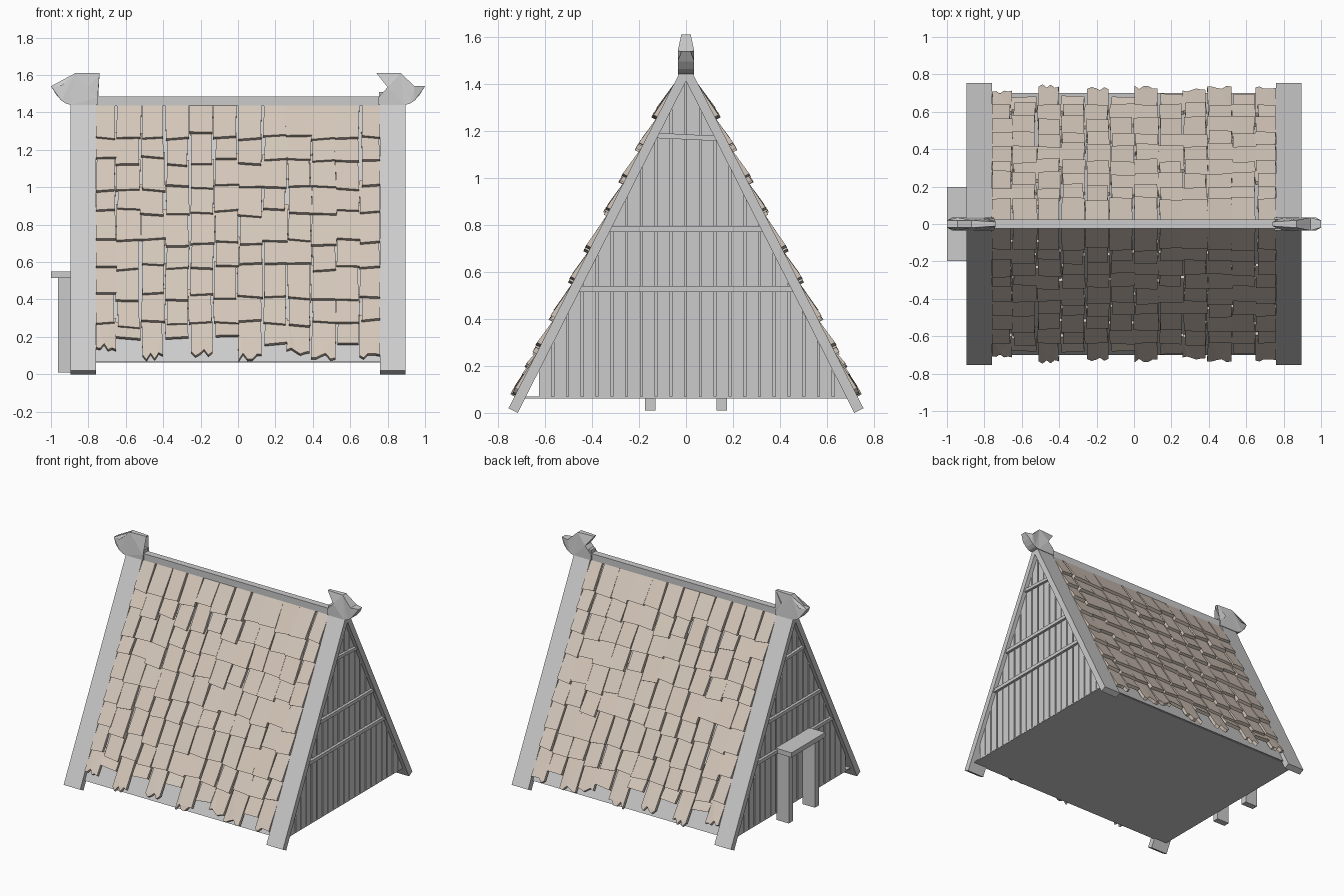
import bpy, bmesh, random
from mathutils import Vector

if "Cube" in bpy.data.objects:
    bpy.data.objects.remove(bpy.data.objects["Cube"])
random.seed(4)

APEX, SN, CS = 1.5, 0.453, 0.891   # barge apex height, roof slope direction


def finish(name, bm, mat=None):
    bmesh.ops.recalc_face_normals(bm, faces=bm.faces)
    me = bpy.data.meshes.new(name)
    bm.to_mesh(me)
    bm.free()
    ob = bpy.data.objects.new(name, me)
    bpy.context.collection.objects.link(ob)
    if mat:
        me.materials.append(mat)
    return ob


def loft(bm, a, b):
    """Solid between two matching outlines."""
    va = [bm.verts.new(p) for p in a]
    vb = [bm.verts.new(p) for p in b]
    bm.faces.new(va)
    bm.faces.new(vb[::-1])
    n = len(va)
    for i in range(n):
        j = (i + 1) % n
        bm.faces.new((va[i], vb[i], vb[j], va[j]))


def prism(bm, yz, x0, x1):
    loft(bm, [(x0, y, z) for y, z in yz], [(x1, y, z) for y, z in yz])


def box(bm, x0, x1, y0, y1, z0, z1):
    prism(bm, [(y0, z0), (y1, z0), (y1, z1), (y0, z1)], x0, x1)


def chevron(out, inn, apex_out, apex_in):
    return [(0, apex_out), out, inn, (0, apex_in),
            (-inn[0], inn[1]), (-out[0], out[1])]


def under(y):
    """Height of the inner roof line at y."""
    return 1.425 - abs(y) * CS / SN


# roof panel and floor
bm = bmesh.new()
prism(bm, chevron((0.70, 0.065), (0.688, 0.065), 1.445, 1.42), -0.86, 0.86)
finish("roof_panel", bm)
bm = bmesh.new()
box(bm, -0.865, 0.865, -0.69, 0.69, 0.062, 0.07)
finish("floor", bm)

# barge boards at both ends
for s, side in ((-1, "left"), (1, "right")):
    bm = bmesh.new()
    prism(bm, chevron((0.755, 0.02), (0.716, 0.0), 1.5, 1.412), s * 0.76, s * 0.895)
    finish(side + "_barge_boards", bm)

    # gable backing wall, leaving the small gap at the front corner
    bm = bmesh.new()
    prism(bm, [(-0.625, 0.065), (0.68, 0.065), (0, 1.42), (-0.625, under(0.625))],
          s * 0.835, s * 0.85)
    finish(side + "_gable_backing", bm)

    # vertical gable planks trimmed to the roof line
    bm = bmesh.new()
    step, y = 0.0628, -0.625
    while y < 0.67:
        a, b = y, min(y + step - 0.009, 0.683)
        top = [(b, max(under(b), 0.068))]
        if a < 0 < b:
            top.append((0, under(0)))
        top.append((a, under(a)))
        prism(bm, [(a, 0.065), (b, 0.065)] + top, s * 0.845, s * 0.866)
        y += step
    finish(side + "_gable_planks", bm)

    # horizontal gable rails
    bm = bmesh.new()
    for z, h, tilt in ((0.515, 0.025, 0), (0.77, 0.025, 0), (1.163, 0.022, 0.006)):
        w0, w1 = (1.42 - z) * SN / CS, (1.42 - z - h) * SN / CS
        prism(bm, [(-w0, z + tilt), (w0, z - tilt), (w1, z + h - tilt), (-w1, z + h + tilt)],
              s * 0.85, s * 0.885)
    finish(side + "_gable_rails", bm)

    # carved ridge finial, thinner towards its tip
    bm = bmesh.new()
    prof = [(0.74, 1.61), (0.87, 1.61), (0.944, 1.54), (1.0, 1.54), (0.972, 1.495),
            (0.944, 1.463), (0.92, 1.447), (0.89, 1.44), (0.75, 1.44), (0.75, 1.48),
            (0.80, 1.535)]

    def half(x, z):
        t = 0.035 if z < 1.55 else 0.02
        return t * (0.55 if x > 0.98 or x < 0.745 else 1)
    loft(bm, [(s * x, -half(x, z), z) for x, z in prof],
         [(s * x, half(x, z), z) for x, z in prof])
    bmesh.ops.triangulate(bm, faces=[f for f in bm.faces if len(f.verts) > 4])
    finish(side + "_finial", bm)
    bm = bmesh.new()
    box(bm, s * 0.755, s * 0.785, -0.025, 0.025, 1.43, 1.51)
    finish(side + "_ridge_block", bm)

# ridge beam
bm = bmesh.new()
box(bm, -0.76, 0.76, -0.024, 0.024, 1.435, 1.485)
finish("ridge_beam", bm)

# porch frame on the left gable
bm = bmesh.new()
box(bm, -1.0, -0.87, -0.197, 0.197, 0.515, 0.55)
finish("porch_lintel", bm)
bm = bmesh.new()
for y in (-0.152, 0.152):
    box(bm, -0.962, -0.862, y - 0.023, y + 0.023, 0.01, 0.515)
finish("porch_posts", bm)

# wooden shingles in staggered columns, mirrored front to back
wood = bpy.data.materials.new("shingle_wood")
wood.diffuse_color = (0.66, 0.57, 0.49, 1)
wood.use_nodes = True
wood.node_tree.nodes["Principled BSDF"].inputs["Base Color"].default_value = wood.diffuse_color
rows = [1.27, 1.135, 0.99, 0.86, 0.70, 0.57, 0.41, 0.265]
last = [0.14, 0.19, 0.09, 0.19, 0.11, 0.20, 0.09, 0.16, 0.12, 0.09, 0.16, 0.10]
ragged = {0, 2, 4, 6, 8, 9, 11}


def on_roof(x, z, h):
    s = (APEX - z) / CS
    return Vector((x, -(SN * s + CS * h), APEX - CS * s + SN * h))


bm = bmesh.new()
for c, end in enumerate(last):
    x0 = -0.783 + c * 0.1305
    prev = 1.44
    for r, z in enumerate(rows + [end]):
        bottom = z if r == 8 else z + random.uniform(-0.022, 0.022)
        a = max(x0 + random.uniform(-0.004, 0.012), -0.758)
        b = min(x0 + 0.1305 + random.uniform(-0.012, 0.006), 0.758)
        top = min(prev + 0.035, 1.445)
        lift = random.uniform(-0.004, 0.004)
        skew = random.uniform(-0.006, 0.006)
        n = 5 if (r == 8 and c in ragged) else 1
        edge = []
        for i in range(n + 1):
            t = i / n
            dz = random.uniform(-0.022, 0.018) if n > 1 else skew * (2 * t - 1)
            edge.append((a + (b - a) * t, bottom + dz))
        k = random.uniform(-0.006, 0.006)
        a2, b2 = max(a + k, -0.758), min(b + k, 0.758)
        outer = [on_roof(x, q, 0.018 + lift) for x, q in edge]
        inner = [on_roof(x, q, -0.006 + lift) for x, q in edge]
        outer += [on_roof(b2, top, -0.008), on_roof(a2, top, -0.008)]
        inner += [on_roof(b2, top, -0.026), on_roof(a2, top, -0.026)]
        loft(bm, outer, inner)
        prev = bottom
bmesh.ops.triangulate(bm, faces=[f for f in bm.faces if len(f.verts) > 4])
front = finish("front_shingles", bm, wood)

bm = bmesh.new()
bm.from_mesh(front.data)
for v in bm.verts:
    v.co.y *= -1
finish("back_shingles", bm, wood)
